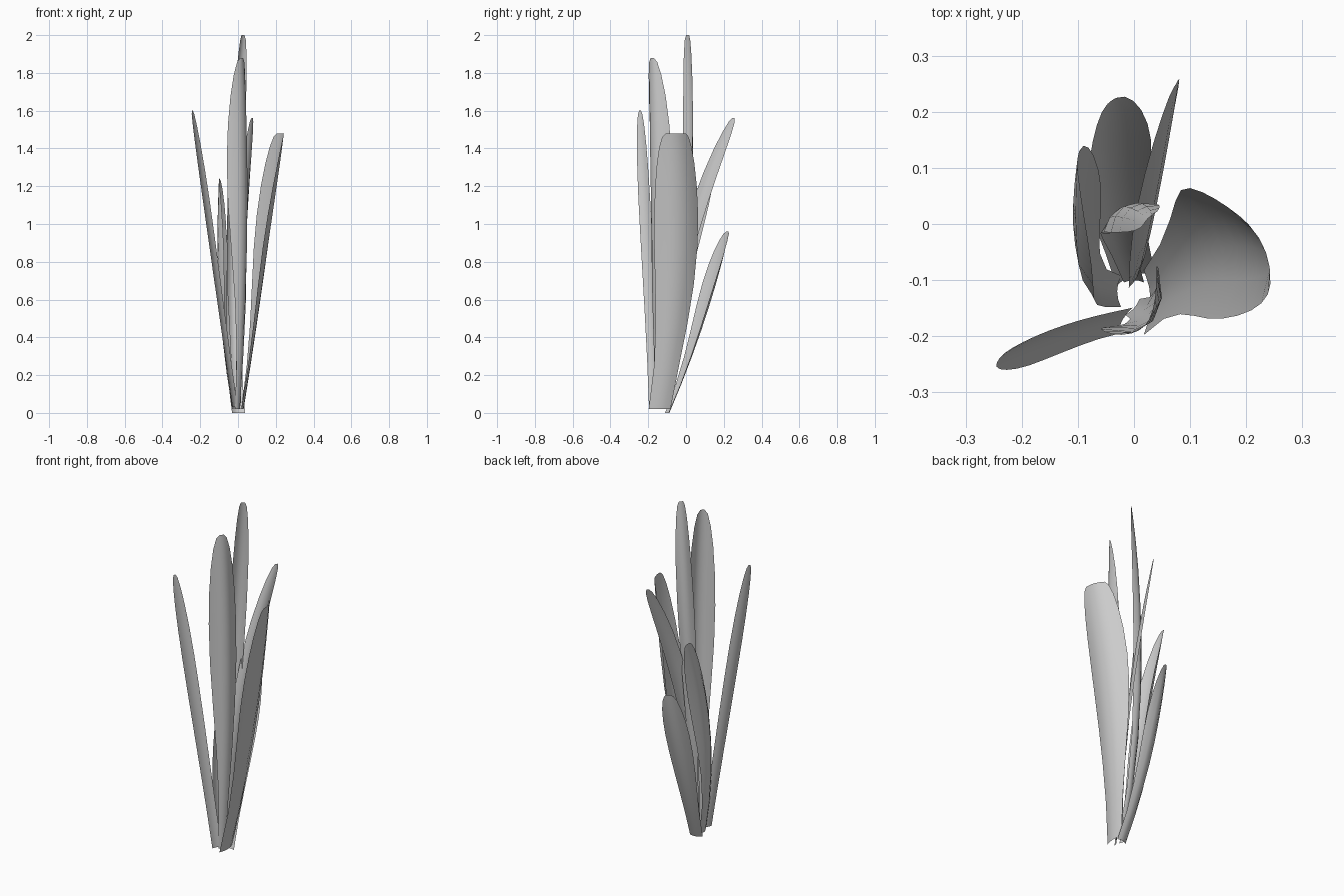
import bpy
import math
from mathutils import Vector

if "Cube" in bpy.data.objects:
    bpy.data.objects.remove(bpy.data.objects["Cube"])

# Single leaf colour
brightness = 0.6
leaf_grey = bpy.data.materials.new("leaf grey")
leaf_grey.use_nodes = True
leaf_grey.diffuse_color = (brightness, brightness, brightness, 1)
shader = leaf_grey.node_tree.nodes["Principled BSDF"]
shader.inputs["Base Color"].default_value = leaf_grey.diffuse_color

ROWS = 10
COLUMNS = 5
WIDEST = 0.68


def midrib_point(start, middle, tip, t):
    """Parabola that passes through the start, the middle and the tip."""
    return (Vector(start) * (1 - t) * (1 - 2 * t)
            + Vector(middle) * 4 * t * (1 - t)
            + Vector(tip) * t * (2 * t - 1))


def blade_width(t, foot, end):
    """Relative width: swells from the foot, then rounds off to the end."""
    if t < WIDEST:
        rise = t / WIDEST
        return foot + (1 - foot) * rise * rise * (3 - 2 * rise)
    fall = (t - WIDEST) / (1 - WIDEST)
    return end + (1 - end) * math.sqrt(max(0, 1 - fall * fall))


def leaf(name, start, middle, tip, width, angle, twist=0, cup=0.6, foot=0.4, end=0.15):
    """Cupped blade whose width runs along an angle that twists upwards."""
    verts, faces = [], []
    for row in range(ROWS + 1):
        t = math.sin(math.pi / 2 * row / ROWS)
        turn = math.radians(angle + twist * t)
        across = Vector((math.cos(turn), math.sin(turn), 0))
        inward = Vector((-math.sin(turn), math.cos(turn), 0))
        relative = blade_width(t, foot, end)
        for column in range(COLUMNS):
            side = (2 * column / (COLUMNS - 1) - 1) * relative
            verts.append(midrib_point(start, middle, tip, t)
                         + across * width * side
                         + inward * width * cup * side * side)
    for row in range(ROWS):
        for column in range(COLUMNS - 1):
            corner = row * COLUMNS + column
            above = corner + COLUMNS
            faces.append((corner, corner + 1, above + 1, above))
    mesh = bpy.data.meshes.new(name)
    mesh.from_pydata(verts, [], faces)
    mesh.materials.append(leaf_grey)
    mesh.shade_smooth()
    blade = bpy.data.objects.new(name, mesh)
    bpy.context.collection.objects.link(blade)


# Leaves leaning out to the two sides
leaf("broad_left_leaf", start=(0.03, -0.14, 0.02), middle=(0.14, -0.05, 0.75),
     tip=(0.235, -0.05, 1.48), width=0.12, angle=90, twist=20, cup=0.45, foot=0.48, end=0.47)
leaf("narrow_right_leaf", start=(-0.02, -0.17, 0.03), middle=(-0.13, -0.2, 0.8),
     tip=(-0.242, -0.243, 1.6), width=0.036, angle=240, cup=0.25, foot=0.75)
leaf("medium_right_leaf", start=(-0.03, -0.12, 0.02), middle=(-0.1, -0.06, 0.62),
     tip=(-0.1, 0.12, 1.24), width=0.07, angle=270, twist=-10)

# Tall upright leaves
leaf("tall_centre_leaf", start=(0, -0.1, 0.02), middle=(-0.03, 0.02, 1),
     tip=(0.025, 0.01, 2), width=0.045, angle=180, twist=45, end=0.25)
leaf("tall_front_leaf", start=(0, -0.15, 0.02), middle=(0.035, -0.165, 0.95),
     tip=(0.02, -0.18, 1.88), width=0.075, angle=48, cup=0.8, foot=0.25)

# Leaves bending backwards
leaf("slender_back_leaf", start=(0, -0.1, 0.02), middle=(0.025, -0.02, 0.8),
     tip=(0.075, 0.25, 1.56), width=0.048, angle=60, cup=0.3)
leaf("short_back_leaf", start=(0, -0.09, 0), middle=(-0.04, 0.09, 0.48),
     tip=(-0.04, 0.22, 0.96), width=0.065, angle=195, twist=20, foot=0.55)
